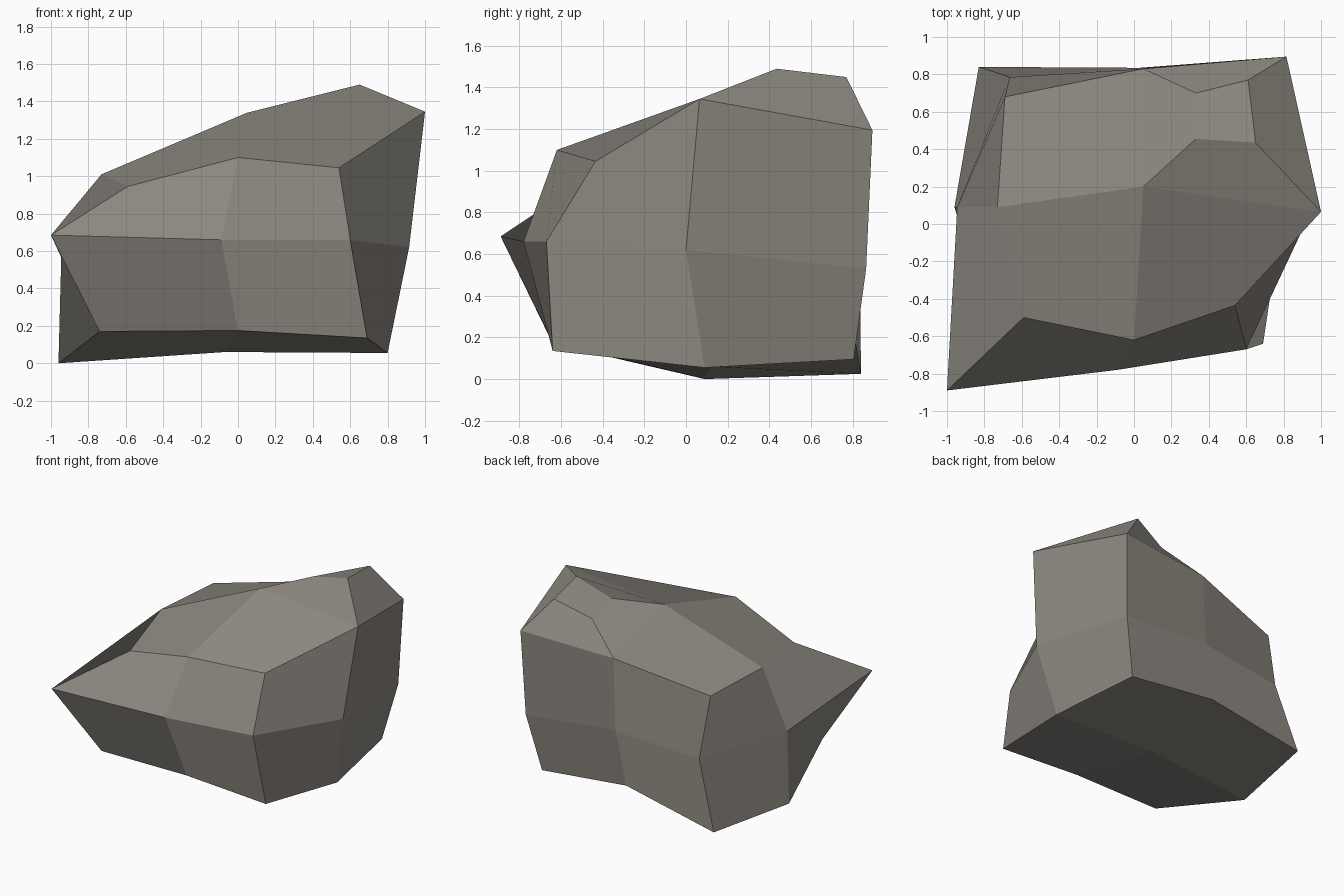
import bpy, bmesh
from mathutils import Vector

if "Cube" in bpy.data.objects:
    bpy.data.objects.remove(bpy.data.objects["Cube"])

# Sculpted positions of the 2x2x2 lattice: [layer bottom..top][row front..back][left, middle, right]
LATTICE = [
    [[(-.74, -.64, .17), (0, -.64, .175), (.69, -.64, .135)],
     [(-.96, .09, 0), (-.07, .12, .06), (.80, .09, .055)],
     [(-.83, .84, .025), (-.05, .815, .175), (.69, .805, .095)]],
    [[(-1, -.89, .685), (-.09, -.78, .66), (.60, -.67, .66)],
     [(-.945, .09, .566), None, (.915, 0, .62)],
     [(-.665, .785, .537), (.03, .835, .595), (.79, .865, .53)]],
    [[(-.59, -.50, .945), (0, -.62, 1.10), (.54, -.435, 1.045)],
     [(-.73, .09, 1.01), (.05, .20, 1.34), (1, .065, 1.345)],
     [(-.69, .68, 1.0), (.05, .83, 1.155), (.815, .895, 1.195)]],
]
# Raised peak on the back right quarter of the top
PEAK = [(.33, .455, 1.41), (.65, .435, 1.49), (.61, .77, 1.45), (.33, .70, 1.345)]

bm = bmesh.new()
bmesh.ops.create_cube(bm, size=2)
bmesh.ops.subdivide_edges(bm, edges=bm.edges[:], cuts=1, use_grid_fill=True)
top_quarter = next(f for f in bm.faces
                   if (f.calc_center_median() - Vector((.5, .5, 1))).length < .01)

# Inset the peak face while the block is still regular
bmesh.ops.inset_individual(bm, faces=[top_quarter], thickness=.3)
peak_verts = list(top_quarter.verts)
for v in peak_verts:
    right, back = v.co.x > .5, v.co.y > .5
    v.co = PEAK[{(0, 0): 0, (1, 0): 1, (1, 1): 2, (0, 1): 3}[(int(right), int(back))]]

# Push the lattice into the rock shape
for v in bm.verts:
    if v not in peak_verts:
        i, j, k = (round(c) + 1 for c in v.co)
        v.co = LATTICE[k][j][i]
bmesh.ops.recalc_face_normals(bm, faces=bm.faces[:])

mesh = bpy.data.meshes.new("rock")
bm.to_mesh(mesh)
bm.free()
rock = bpy.data.objects.new("rock", mesh)
bpy.context.collection.objects.link(rock)

stone = bpy.data.materials.new("warm grey stone")
stone.diffuse_color = (.27, .25, .22, 1)
stone.use_nodes = True
stone.node_tree.nodes["Principled BSDF"].inputs["Base Color"].default_value = stone.diffuse_color
mesh.materials.append(stone)
